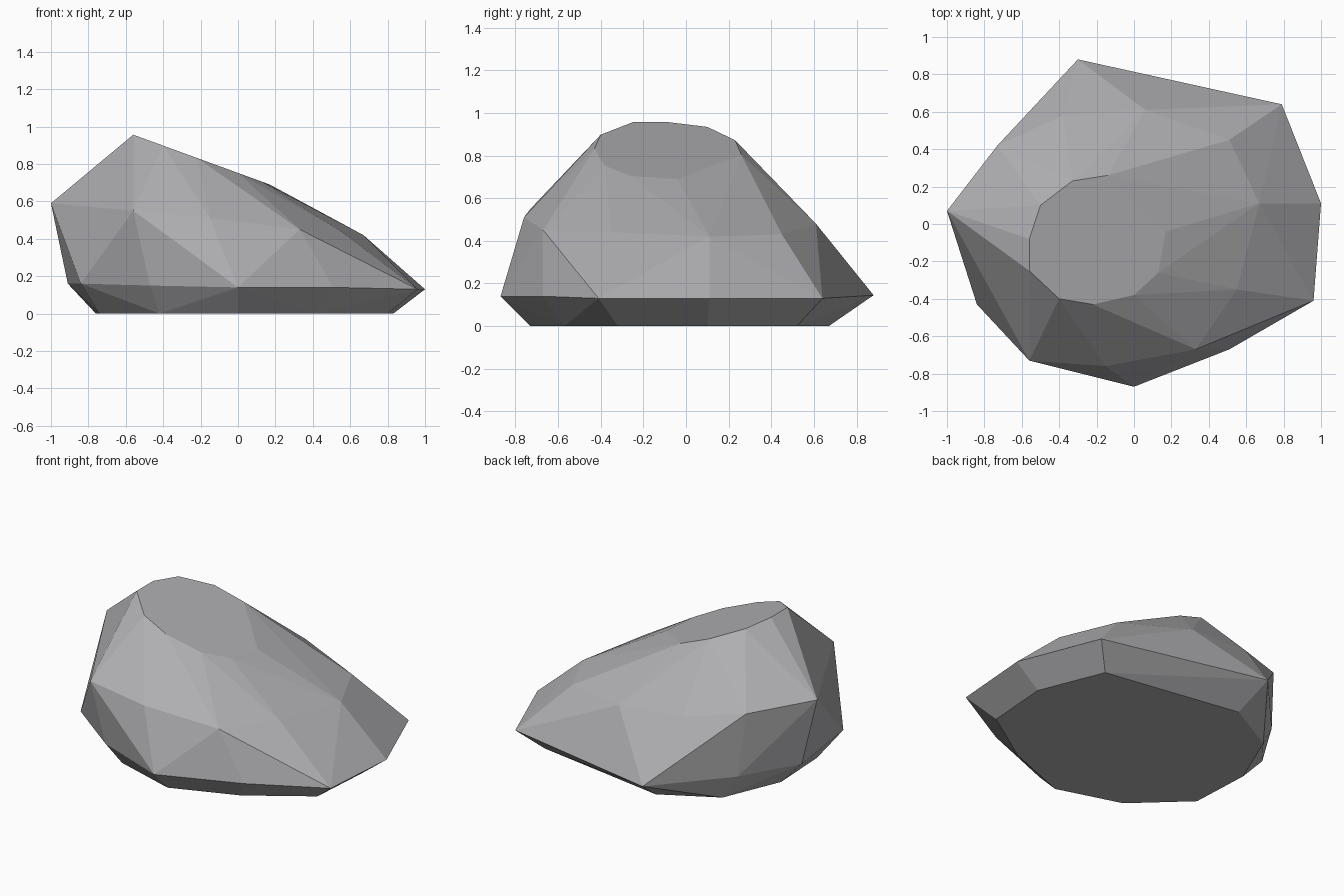
import bpy, bmesh, math

if "Cube" in bpy.data.objects:
    bpy.data.objects.remove(bpy.data.objects["Cube"])

# Flat foot of the boulder (x, y)
base = [(-.25, .67), (.66, .52), (.83, .10), (.80, -.32), (.42, -.57),
        (0, -.73), (-.42, -.60), (-.74, -.30), (-.76, .10), (-.60, .48)]

# Widest ring just above the ground (x, y, z)
rim = [(-.30, .88, .145), (.79, .64, .13), (1.0, .11, .13), (.96, -.41, .13),
       (.51, -.67, .14), (0, -.87, .14), (-.47, -.70, .15), (-.84, -.43, .16),
       (-.91, .10, .16), (-.69, .45, .15)]

# Shoulder corners on the sides
shoulder = [(-1.0, .07, .59), (-.73, .42, .56), (-.38, .58, .51), (.06, .61, .48),
            (.51, .45, .43), (.67, .11, .42), (.55, -.35, .44), (.33, -.67, .45),
            (-.15, -.76, .51), (-.56, -.73, .55)]

# Outline of the sloping crown (x, y); height falls evenly towards +x
crown = [(-.33, .23), (-.14, .26), (-.50, .10), (-.56, -.08), (-.56, -.25),
         (-.40, -.40), (-.22, -.43), (0, -.38), (.13, -.26), (.17, -.04)]

points = [(x, y, 0) for x, y in base] + rim + shoulder
points += [(x, y, .752 - .365 * x) for x, y in crown]

# Wrap the corners in a faceted skin
bm = bmesh.new()
for p in points:
    bm.verts.new(p)
hull = bmesh.ops.convex_hull(bm, input=bm.verts[:])
loose = [v for v in bm.verts if not v.link_faces]
bmesh.ops.delete(bm, geom=loose, context='VERTS')
bmesh.ops.dissolve_limit(bm, angle_limit=math.radians(1), verts=bm.verts[:], edges=bm.edges[:])
bmesh.ops.recalc_face_normals(bm, faces=bm.faces[:])

mesh = bpy.data.meshes.new("boulder")
bm.to_mesh(mesh)
bm.free()
boulder = bpy.data.objects.new("boulder", mesh)
bpy.context.collection.objects.link(boulder)

# Stone colour
stone = bpy.data.materials.new("grey stone")
stone.diffuse_color = (.43, .43, .445, 1)
stone.use_nodes = True
stone.node_tree.nodes["Principled BSDF"].inputs["Base Color"].default_value = stone.diffuse_color
mesh.materials.append(stone)
